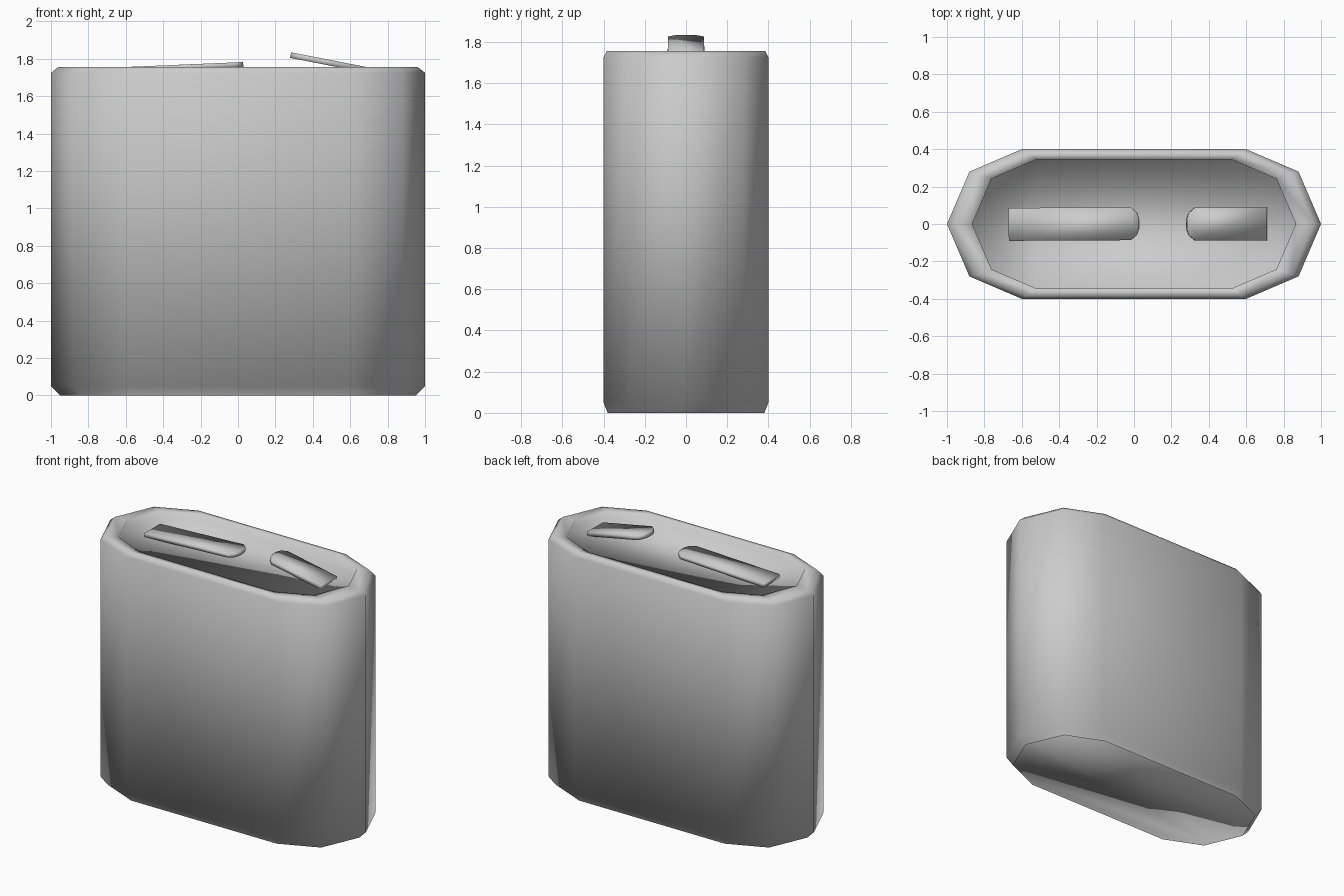
import bpy, bmesh, math
from mathutils import Matrix

if "Cube" in bpy.data.objects:
    bpy.data.objects.remove(bpy.data.objects["Cube"])


def finish(name, bm):
    bmesh.ops.recalc_face_normals(bm, faces=bm.faces)
    for f in bm.faces:
        f.smooth = True
    me = bpy.data.meshes.new(name)
    bm.to_mesh(me)
    bm.free()
    ob = bpy.data.objects.new(name, me)
    bpy.context.collection.objects.link(ob)
    return ob


def loft(name, outline, levels, floor=0):
    """Stack scaled copies of an outline; cap the last ring and the ring numbered floor."""
    bm = bmesh.new()
    rings = [[bm.verts.new((x * s, y * s, z)) for x, y in outline] for s, z in levels]
    n = len(outline)
    for a, b in zip(rings, rings[1:]):
        for i in range(n):
            j = (i + 1) % n
            bm.faces.new((a[i], a[j], b[j], b[i]))
    bm.faces.new(rings[floor][::-1])
    bm.faces.new(rings[-1])
    return finish(name, bm)


# Casing: ten-sided can, open lip below a raised bottom, recessed top
half = [(1, 0), (0.88, 0.28), (0.6, 0.4), (-0.6, 0.4), (-0.88, 0.28)]
outline = half + [(-x, -y) for x, y in half]
loft("battery_casing", outline,
     [(0.95, 0), (1, 0.05), (1, 1.725), (0.96, 1.757), (0.865, 1.757), (0.865, 1.72)], floor=1)


def contact_strip(name, base, length, tilt, yaw, thick=0.027):
    """Flat strip with a rounded tip; base is the top edge at the fixed end."""
    w = 0.088
    side = [(0, w), (length - 0.045, w), (length - 0.012, 0.06), (length, 0.025)]
    pts = side + [(x, -y) for x, y in reversed(side)]
    ob = loft(name, pts, [(1, -thick), (1, 0)])
    m = Matrix.Translation(base) @ Matrix.Rotation(yaw, 4, 'Z') @ Matrix.Rotation(-tilt, 4, 'Y')
    ob.data.transform(m)
    return ob


# Contact strips: long one nearly flat, short one bent upward
contact_strip("long_contact", (-0.67, -0.002, 1.753), 0.698, math.radians(2.4), math.radians(0.3))
contact_strip("short_contact", (0.712, 0, 1.751), 0.436, math.radians(11), math.pi, 0.03)
